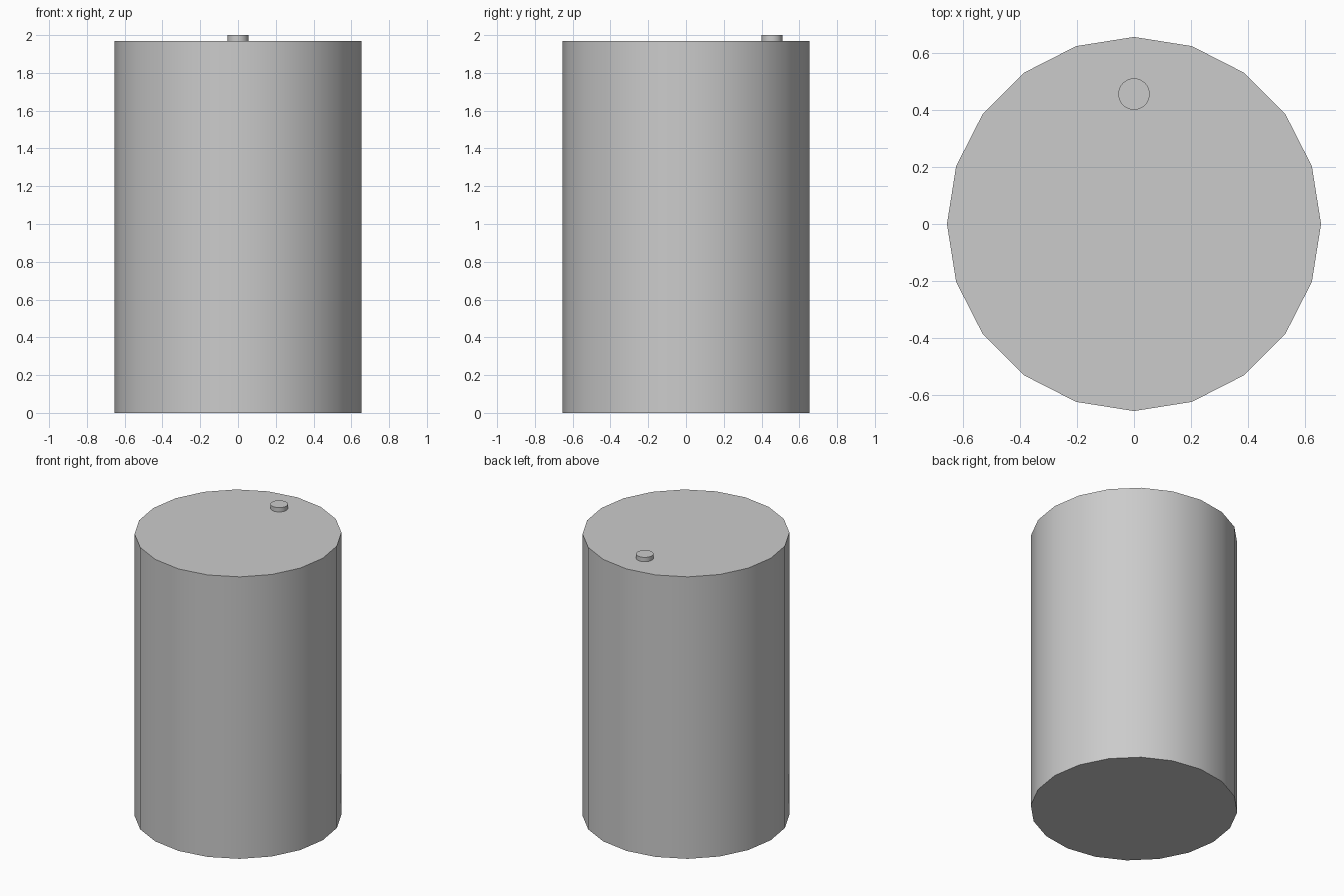
import bpy
import math

if "Cube" in bpy.data.objects:
    bpy.data.objects.remove(bpy.data.objects["Cube"])


def cylinder(name, sides, radius, z0, z1, y=0.0):
    bpy.ops.mesh.primitive_cylinder_add(
        vertices=sides, radius=radius, depth=z1 - z0,
        location=(0, y, (z0 + z1) / 2))
    obj = bpy.context.object
    obj.name = name
    bpy.ops.object.shade_smooth_by_angle(angle=math.radians(30))
    return obj


# Twenty-sided drum body
cylinder("drum_body", 20, 0.655, 0.0, 1.97)

# Small round cap near the back rim
cylinder("filler_cap", 32, 0.055, 1.965, 2.0, y=0.455)
